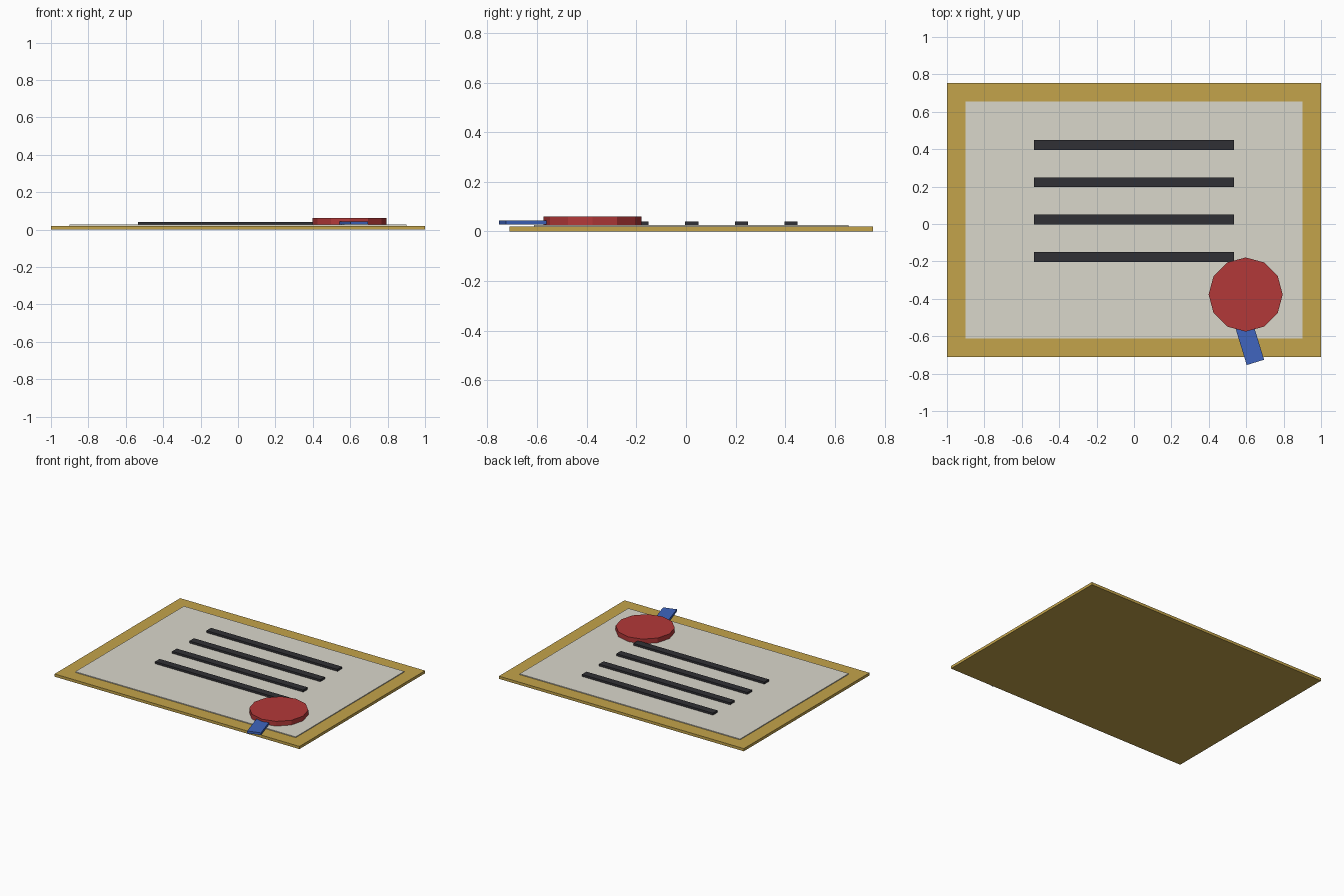
import bpy, bmesh, math
from mathutils import Matrix

if "Cube" in bpy.data.objects:
    bpy.data.objects.remove(bpy.data.objects["Cube"])


def material(name, color):
    m = bpy.data.materials.new(name)
    m.diffuse_color = (*color, 1)
    m.use_nodes = True
    m.node_tree.nodes["Principled BSDF"].inputs["Base Color"].default_value = m.diffuse_color
    return m


GOLD = material("gold", (0.55, 0.37, 0.07))
PAPER = material("parchment", (0.70, 0.68, 0.60))
INK = material("ink", (0.03, 0.03, 0.035))
RED = material("wax_red", (0.45, 0.04, 0.04))
BLUE = material("ribbon_blue", (0.05, 0.13, 0.52))


def finish(name, bm, mat):
    mesh = bpy.data.meshes.new(name)
    bm.to_mesh(mesh)
    bm.free()
    mesh.materials.append(mat)
    obj = bpy.data.objects.new(name, mesh)
    bpy.context.collection.objects.link(obj)
    return obj


def box(name, center, size, z0, z1, mat, angle=0):
    bm = bmesh.new()
    bmesh.ops.create_cube(bm, size=1, matrix=Matrix.Diagonal((size[0], size[1], z1 - z0, 1)))
    obj = finish(name, bm, mat)
    obj.location = (center[0], center[1], (z0 + z1) / 2)
    obj.rotation_euler.z = angle
    return obj


# Gold backing board and the sheet lying on it
CY = 0.021
box("border_board", (0, CY), (2, 1.465), 0, 0.02, GOLD)
box("paper_sheet", (0, CY), (1.8, 1.267), 0.019, 0.026, PAPER)

# Four raised bars standing for lines of writing
for i in range(4):
    box(f"writing_line_{i + 1}", (0, 0.423 - 0.2 * i), (1.07, 0.053), 0.025, 0.041, INK)

# Ribbon tail slanting out from under the seal
box("ribbon_tail", (0.618, -0.638), (0.097, 0.213), 0.027, 0.044, BLUE, math.radians(17))

# Twelve-sided wax seal
bm = bmesh.new()
bmesh.ops.create_cone(bm, cap_ends=True, segments=12, radius1=0.198, radius2=0.198, depth=0.035)
finish("wax_seal", bm, RED).location = (0.597, -0.377, 0.0435)
